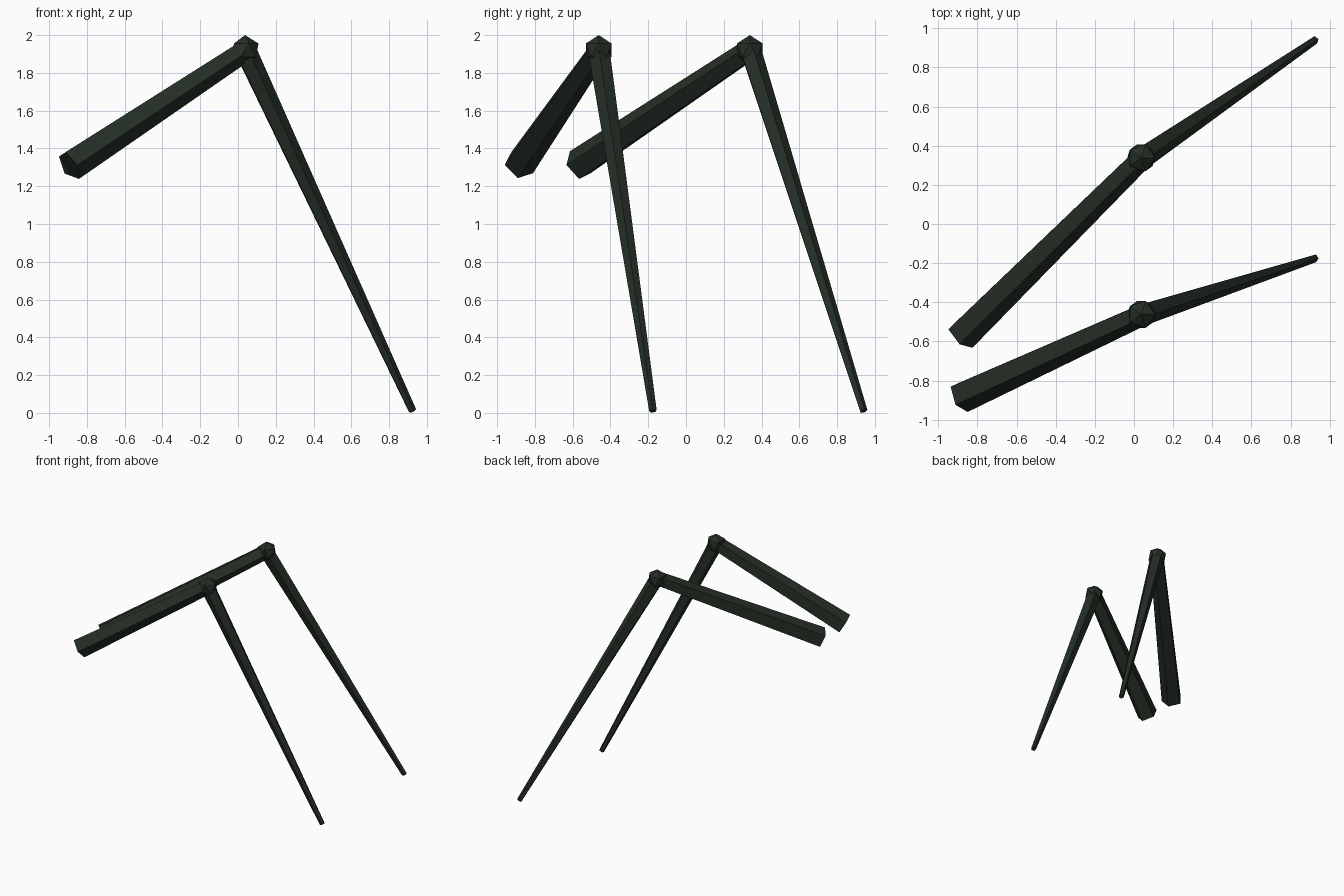
import bpy
import bmesh
from math import cos, sin, tau
from mathutils import Vector

cube = bpy.data.objects.get("Cube")
if cube:
    bpy.data.objects.remove(cube)

SIDES = 5
UP = Vector((0, 0, 1))

shell = bpy.data.materials.new("dark_green_shell")
shell.use_nodes = True
color = (0.018, 0.028, 0.019, 1)
shell.diffuse_color = color
shell.node_tree.nodes["Principled BSDF"].inputs["Base Color"].default_value = color


def add_object(name, bm):
    bmesh.ops.recalc_face_normals(bm, faces=bm.faces)
    mesh = bpy.data.meshes.new(name)
    bm.to_mesh(mesh)
    bm.free()
    mesh.materials.append(shell)
    obj = bpy.data.objects.new(name, mesh)
    bpy.context.collection.objects.link(obj)
    return obj


def segment(name, start, end, r_start, r_end):
    """Tapered five-sided limb with one edge pointing sideways."""
    axis = (end - start).normalized()
    side = axis.cross(UP).normalized()
    other = axis.cross(side)
    bm = bmesh.new()
    rings = []
    for centre, r in ((start, r_start), (end, r_end)):
        rings.append([bm.verts.new(centre + r * (side * cos(tau * i / SIDES)
                                                 + other * sin(tau * i / SIDES)))
                      for i in range(SIDES)])
    a, b = rings
    for i in range(SIDES):
        j = (i + 1) % SIDES
        bm.faces.new((a[i], a[j], b[j], b[i]))
    bm.faces.new(a)
    bm.faces.new(b)
    return add_object(name, bm)


def joint(name, centre, radius):
    bm = bmesh.new()
    bmesh.ops.create_icosphere(bm, subdivisions=1, radius=radius)
    obj = add_object(name, bm)
    obj.location = centre
    return obj


# Each leg: y of the hip, the knee and the foot
for label, hip_y, knee_y, foot_y in (("front", -0.883, -0.462, -0.175),
                                     ("back", -0.572, 0.338, 0.94)):
    hip = Vector((-0.885, hip_y, 1.312))
    knee = Vector((0.037, knee_y, 1.92))
    foot = Vector((0.924, foot_y, 0.01))
    segment(label + "_upper_leg", hip, knee, 0.085, 0.06)
    joint(label + "_knee", knee, 0.08)
    segment(label + "_lower_leg", knee, foot, 0.06, 0.021)
